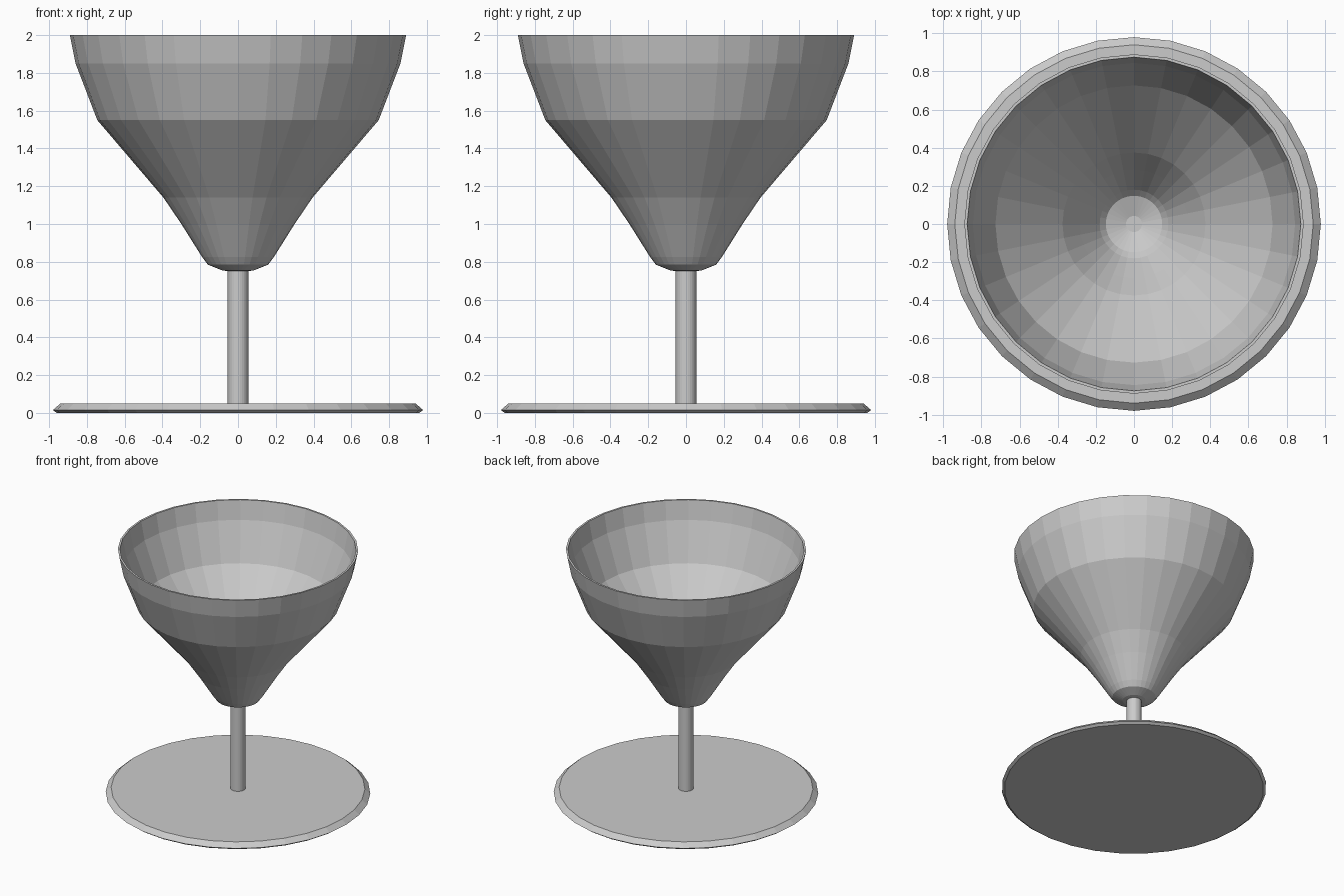
import bpy, bmesh
from math import cos, sin, pi

if "Cube" in bpy.data.objects:
    bpy.data.objects.remove(bpy.data.objects["Cube"])

SIDES = 32


def lathe(name, profile):
    """Revolve an (r, z) profile about z, capping both ends unless they coincide."""
    bm = bmesh.new()
    rings = [[bm.verts.new((r * cos(2 * pi * i / SIDES), r * sin(2 * pi * i / SIDES), z))
              for i in range(SIDES)] for r, z in profile]
    for a, b in zip(rings, rings[1:]):
        for i in range(SIDES):
            j = (i + 1) % SIDES
            bm.faces.new((a[i], a[j], b[j], b[i]))
    bm.faces.new(rings[0][::-1])
    bm.faces.new(rings[-1])
    bmesh.ops.recalc_face_normals(bm, faces=bm.faces)
    mesh = bpy.data.meshes.new(name)
    bm.to_mesh(mesh)
    bm.free()
    obj = bpy.data.objects.new(name, mesh)
    bpy.context.collection.objects.link(obj)
    return obj


# Foot and stem, turned as one piece
lathe("foot_and_stem", [(0.96, 0), (0.98, 0.015), (0.94, 0.05),
                        (0.055, 0.05), (0.055, 0.755)])

# Bowl: outer wall up to the rim, then the inner wall down to a small flat bottom
outer = [(0.055, 0.75), (0.085, 0.755), (0.16, 0.785), (0.19, 0.825), (0.30, 1.0),
         (0.395, 1.14), (0.745, 1.55), (0.86, 1.85), (0.89, 2.0)]
inner = [(0.875, 2.0), (0.845, 1.85), (0.727, 1.55), (0.375, 1.14),
         (0.285, 1.0), (0.18, 0.84), (0.148, 0.805), (0.042, 0.77)]
lathe("bowl", outer + inner)
